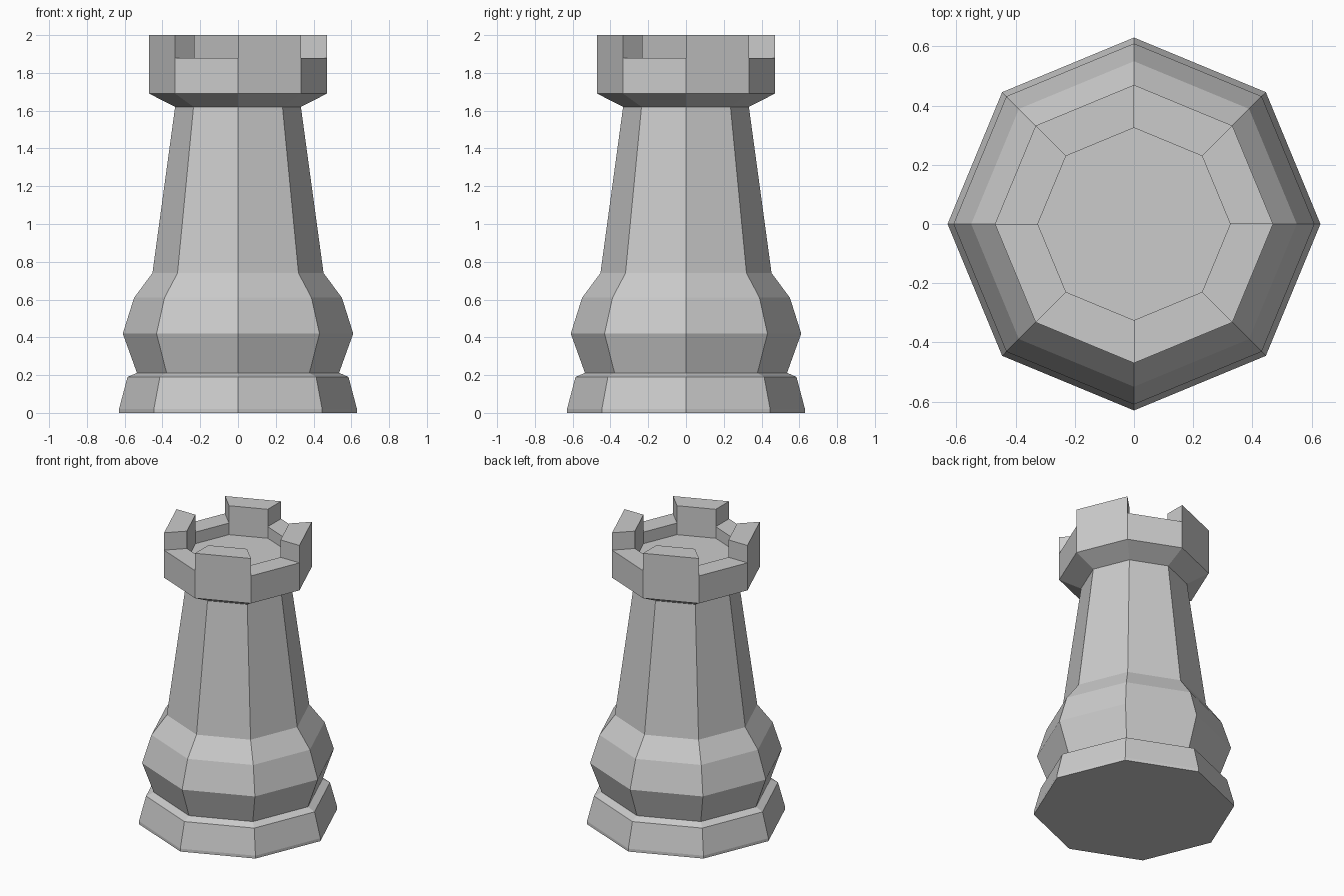
import bpy, bmesh
from math import cos, sin, tau

if "Cube" in bpy.data.objects:
    bpy.data.objects.remove(bpy.data.objects["Cube"])

SIDES = 8
WALL_TOP, MERLON_TOP = 1.88, 2.0

# Outline from the base edge up, over the crown wall and down to the sunken floor (radius, z)
PROFILE = [
    (0.63, 0.0), (0.63, 0.02), (0.585, 0.19), (0.535, 0.212),
    (0.61, 0.42), (0.55, 0.61), (0.453, 0.74), (0.333, 1.62),
    (0.47, 1.69), (0.47, WALL_TOP), (0.325, WALL_TOP), (0.325, 1.80),
]


def ring(bm, radius, z):
    return [bm.verts.new((radius * cos(tau * i / SIDES), radius * sin(tau * i / SIDES), z))
            for i in range(SIDES)]


bm = bmesh.new()
rings = [ring(bm, r, z) for r, z in PROFILE]

# Octagonal body, with the wall-top faces of alternate sides kept for the merlons
merlon_faces = []
for (lower, upper), (p, q) in zip(zip(rings, rings[1:]), zip(PROFILE, PROFILE[1:])):
    for i in range(SIDES):
        j = (i + 1) % SIDES
        face = bm.faces.new((lower[i], lower[j], upper[j], upper[i]))
        if p[1] == q[1] == WALL_TOP and i % 2 == 0:
            merlon_faces.append(face)

# Underside and sunken floor
bm.faces.new(rings[0][::-1])
bm.faces.new(rings[-1])

# Four merlons raised from the wall
raised = bmesh.ops.extrude_discrete_faces(bm, faces=merlon_faces)["faces"]
for face in raised:
    bmesh.ops.translate(bm, verts=face.verts[:], vec=(0, 0, MERLON_TOP - WALL_TOP))
bmesh.ops.remove_doubles(bm, verts=bm.verts[:], dist=1e-5)
bmesh.ops.recalc_face_normals(bm, faces=bm.faces[:])

mesh = bpy.data.meshes.new("castle_tower")
bm.to_mesh(mesh)
bm.free()
bpy.context.collection.objects.link(bpy.data.objects.new("castle_tower", mesh))
